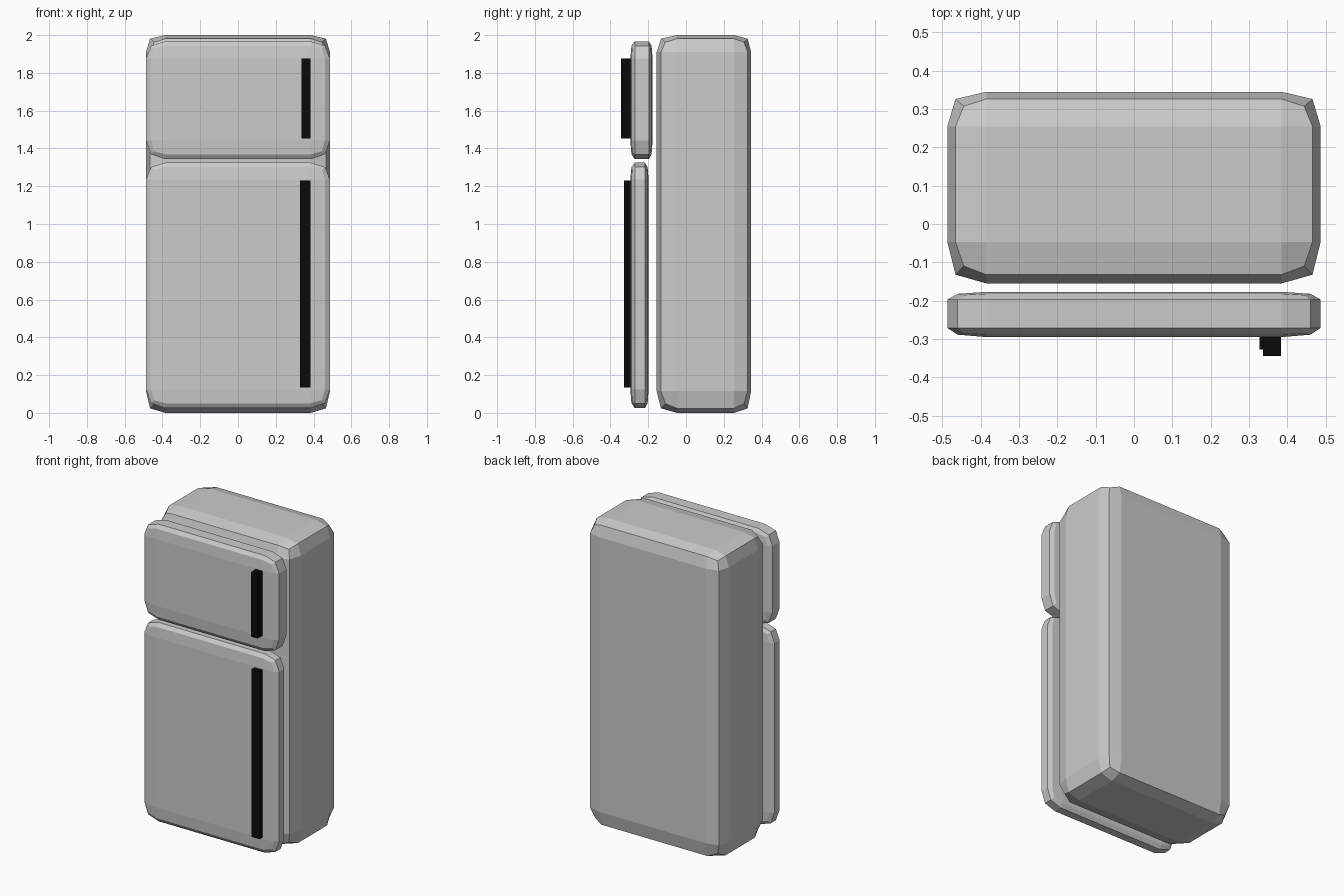
import bpy, bmesh

if "Cube" in bpy.data.objects:
    bpy.data.objects.remove(bpy.data.objects["Cube"])


def finish(bm, name, material=None):
    mesh = bpy.data.meshes.new(name)
    bmesh.ops.recalc_face_normals(bm, faces=bm.faces)
    bm.to_mesh(mesh)
    bm.free()
    obj = bpy.data.objects.new(name, mesh)
    bpy.context.collection.objects.link(obj)
    if material:
        mesh.materials.append(material)
    return obj


def soft_box(name, ranges, insets, edge, corner):
    """Box with 3x3 faces per side; edges and corners are pulled inwards.
    insets: (low, high) bevel width per axis; edge/corner: fraction of it."""
    bm = bmesh.new()
    bmesh.ops.create_cube(bm, size=1)
    bmesh.ops.subdivide_edges(bm, edges=bm.edges[:], cuts=2, use_grid_fill=True)
    for v in bm.verts:
        outer = [abs(c) > 0.4 for c in v.co]
        pull = {1: 0.0, 2: edge, 3: corner}[sum(outer)]
        for i in range(3):
            side = int(v.co[i] > 0)
            offset = insets[i][side] * (pull if outer[i] else 1)
            v.co[i] = ranges[i][side] + (-offset if side else offset)
    return finish(bm, name)


def plain_box(name, ranges, material):
    bm = bmesh.new()
    bmesh.ops.create_cube(bm, size=1)
    for v in bm.verts:
        for i in range(3):
            v.co[i] = ranges[i][int(v.co[i] > 0)]
    return finish(bm, name, material)


black = bpy.data.materials.new("black")
black.diffuse_color = (0.003, 0.003, 0.003, 1)
black.use_nodes = True
black.node_tree.nodes["Principled BSDF"].inputs["Base Color"].default_value = black.diffuse_color

# Cabinet
width = (-0.487, 0.487)
soft_box("cabinet", (width, (-0.155, 0.345), (0.0, 2.0)),
         ((0.102, 0.102), (0.108, 0.09), (0.115, 0.09)), 0.21, 0.42)

# Upper and lower doors
for name, y_range, z_range in (
        ("upper_door", (-0.295, -0.177), (1.343, 1.967)),
        ("lower_door", (-0.295, -0.198), (0.025, 1.325))):
    soft_box(name, (width, y_range, z_range),
             ((0.102, 0.102), (0.024, 0.02), (0.1, 0.09)), 0.26, 0.42)

# Handles
plain_box("upper_handle", ((0.336, 0.384), (-0.345, -0.29), (1.453, 1.875)), black)
plain_box("lower_handle", ((0.327, 0.384), (-0.327, -0.29), (0.135, 1.23)), black)
